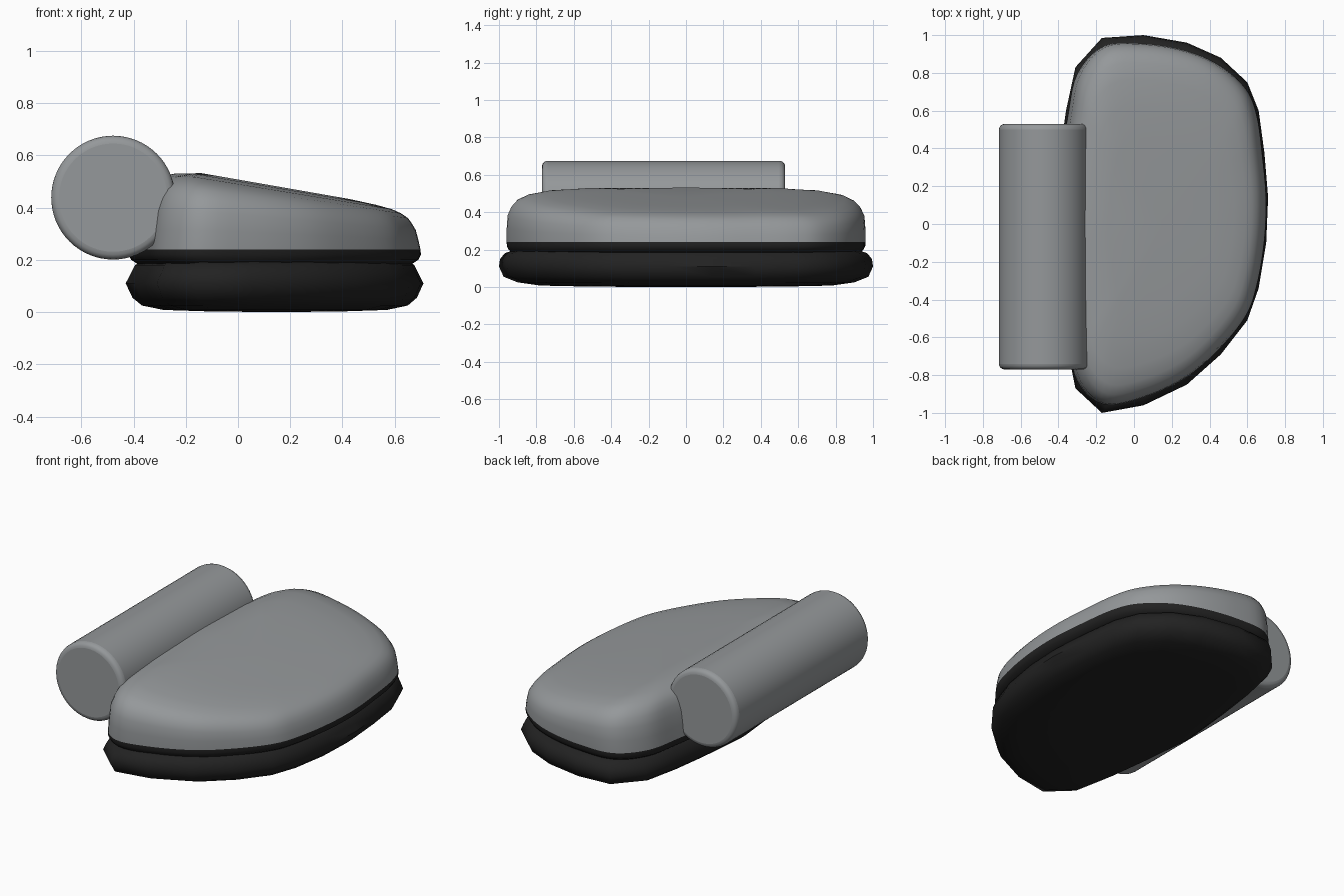
import bpy, bmesh, math
from mathutils import Vector

if "Cube" in bpy.data.objects:
    bpy.data.objects.remove(bpy.data.objects["Cube"])


def material(name, col):
    m = bpy.data.materials.new(name)
    m.diffuse_color = (*col, 1)
    m.use_nodes = True
    m.node_tree.nodes["Principled BSDF"].inputs["Base Color"].default_value = m.diffuse_color
    return m


GREY = material("grey fabric", (0.30, 0.315, 0.325))
DARK = material("black fabric", (0.016, 0.016, 0.016))
CX, HX = 0.15, 0.56

# D-shaped plan outline, clockwise from the back left corner
OUTLINE = [(-.17, .985), (.05, 1.0), (.28, .96), (.46, .88), (.60, .75), (.66, .60),
           (.69, .38), (.71, .14), (.70, -.10), (.66, -.34), (.60, -.51), (.46, -.69),
           (.28, -.85), (.05, -.96), (-.17, -1.0), (-.31, -.87), (-.36, -.62),
           (-.395, -.35), (-.43, 0), (-.395, .35), (-.36, .60), (-.31, .83)]


def smooth_outline(pts, n):
    """Closed Catmull-Rom curve through the points."""
    out = []
    k = len(pts)
    for i in range(k):
        a, b, c, d = (Vector(pts[(i + j) % k]) for j in (-1, 0, 1, 2))
        for s in range(n):
            t = s / n
            v = 0.5 * (2 * b + (c - a) * t + (2 * a - 5 * b + 4 * c - d) * t * t
                       + (3 * b - a - 3 * c + d) * t ** 3)
            out.append((v.x, v.y))
    return out


def loft(name, pts, rings, zfun, cap_z):
    """Stack inset copies of an outline. Each ring is (level, inset x, inset y)."""
    bm = bmesh.new()
    loops = []
    for level, dx, dy in rings:
        loop = []
        for x, y in pts:
            px = CX + (x - CX) * (1 - dx / HX)
            loop.append(bm.verts.new((px, y * (1 - dy), zfun(level, px))))
        loops.append(loop)
    n = len(pts)
    for a, b in zip(loops, loops[1:]):
        for i in range(n):
            j = (i + 1) % n
            bm.faces.new((a[i], a[j], b[j], b[i]))
    for loop, z in ((loops[0], cap_z[0]), (loops[-1], cap_z[1])):
        c = bm.verts.new((CX, 0, z))
        for i in range(n):
            bm.faces.new((loop[i], loop[(i + 1) % n], c))
    bmesh.ops.recalc_face_normals(bm, faces=bm.faces[:])
    me = bpy.data.meshes.new(name)
    bm.to_mesh(me)
    bm.free()
    ob = bpy.data.objects.new(name, me)
    bpy.context.collection.objects.link(ob)
    return ob


def smooth(ob, angle):
    bpy.ops.object.select_all(action='DESELECT')
    ob.select_set(True)
    bpy.context.view_layer.objects.active = ob
    bpy.ops.object.shade_smooth_by_angle(angle=math.radians(angle))


# Dark base pad with a coarse, pillowy rim
base = loft("base_pad", OUTLINE,
            [(.002, .32, .5), (.008, .14, .22), (.025, .06, .10), (.055, .025, .025),
             (.11, 0, 0), (.15, .02, .006), (.18, .035, .03), (.195, .06, .07)],
            lambda l, x: l, (0, .195))
base.data.materials.append(DARK)
smooth(base, 50)


# Wedge cushion, sloping down towards +x
def slope(x):
    return .537 - .175 * max(0, x + .17)


def cushion_z(level, x):
    return level if level < .25 else .24 + (level - 1) * (slope(x) - .24)


cushion = loft("seat_cushion", smooth_outline(OUTLINE, 5),
               [(.18, .05, .08), (.20, .02, .055), (.22, .01, .046), (.24, .012, .045),
                (1.25, .02, .045), (1.50, .03, .05), (1.66, .045, .07), (1.78, .06, .10),
                (1.87, .085, .15), (1.935, .12, .24), (1.975, .18, .38), (2.0, .28, .55)],
               cushion_z, (.18, slope(CX)))
cushion.data.materials.append(GREY)
cushion.data.materials.append(DARK)
for p in cushion.data.polygons:          # dark band around the bottom edge
    p.material_index = 1 if p.center.z < .24 else 0
smooth(cushion, 60)

# Round bolster lying along the straight side
bpy.ops.mesh.primitive_cylinder_add(vertices=64, radius=.237, depth=1.30,
                                    location=(-.478, -.12, .438),
                                    rotation=(math.pi / 2, 0, 0))
bolster = bpy.context.object
bolster.name = "bolster"
bolster.data.materials.append(GREY)
bev = bolster.modifiers.new("rounded ends", 'BEVEL')
bev.width = .03
bev.segments = 4
bev.limit_method = 'ANGLE'
bev.angle_limit = math.radians(40)
smooth(bolster, 40)
